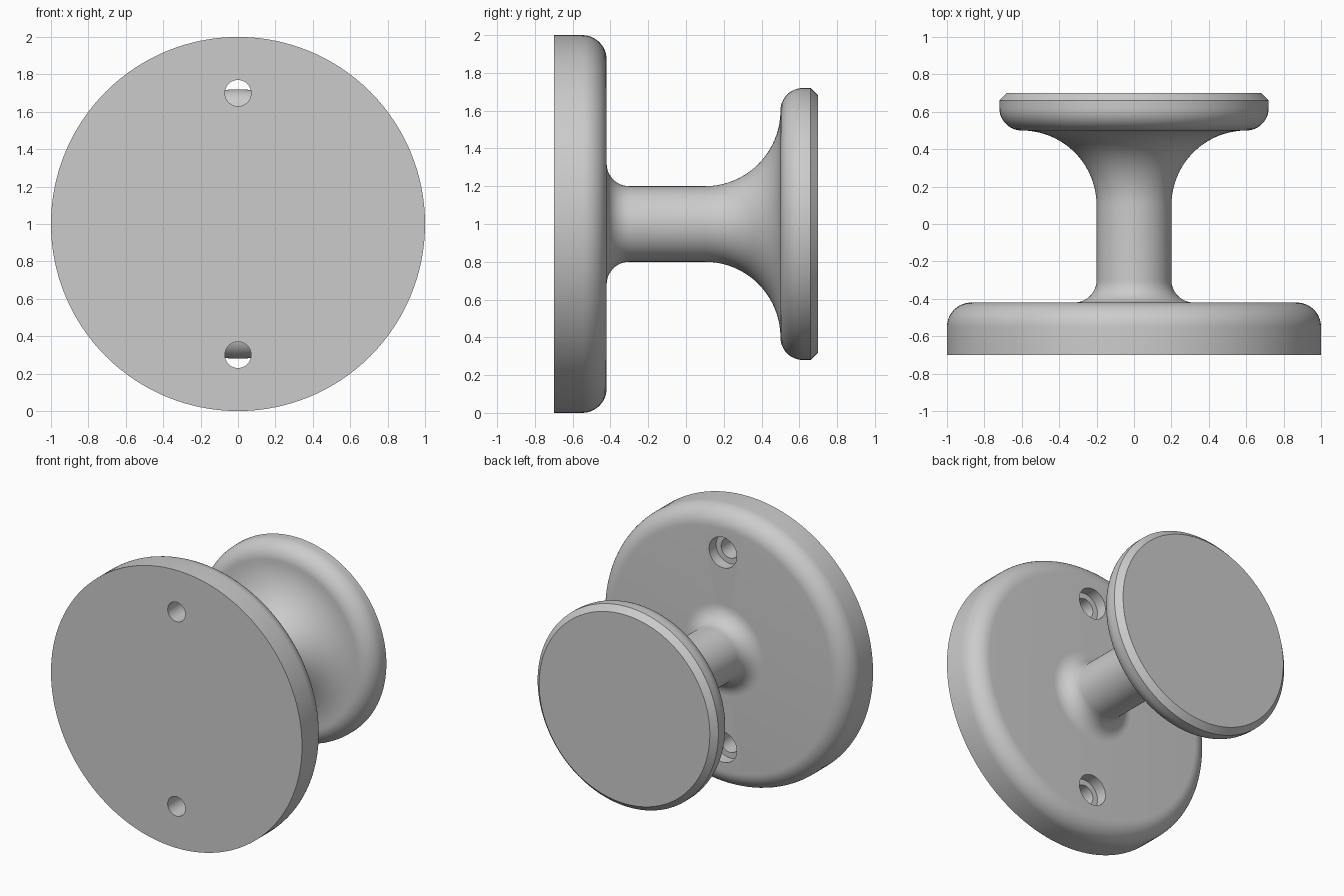
import bpy
import bmesh
from math import cos, sin, pi, radians
from mathutils import Vector

cube = bpy.data.objects.get("Cube")
if cube:
    bpy.data.objects.remove(cube)

AXIS_Z = 1.0
SEGMENTS = 128

grey = bpy.data.materials.new("satin grey")
grey.use_nodes = True
grey.diffuse_color = (0.6, 0.6, 0.6, 1)
grey.node_tree.nodes["Principled BSDF"].inputs["Base Color"].default_value = (0.6, 0.6, 0.6, 1)


def arc(centre_r, centre_y, radius, start, end, steps=12):
    """Quarter-round profile points as (distance from axis, y)."""
    angles = [radians(start + (end - start) * i / steps) for i in range(steps + 1)]
    return [(centre_r + radius * cos(a), centre_y + radius * sin(a)) for a in angles]


def lathe(name, profile, z=AXIS_Z):
    """Revolve a profile around an axis parallel to y."""
    bm = bmesh.new()
    verts = [bm.verts.new((r, y, 0)) for r, y in profile]
    edges = [bm.edges.new(pair) for pair in zip(verts, verts[1:])]
    bmesh.ops.spin(bm, geom=verts + edges, cent=(0, 0, 0), axis=(0, 1, 0),
                   angle=2 * pi, steps=SEGMENTS)
    bmesh.ops.remove_doubles(bm, verts=bm.verts[:], dist=1e-5)
    bmesh.ops.recalc_face_normals(bm, faces=bm.faces[:])
    mesh = bpy.data.meshes.new(name)
    bm.to_mesh(mesh)
    bm.free()
    mesh.materials.append(grey)
    obj = bpy.data.objects.new(name, mesh)
    obj.location = Vector((0, 0, z))
    bpy.context.collection.objects.link(obj)
    return obj


def activate(obj):
    bpy.ops.object.select_all(action='DESELECT')
    obj.select_set(True)
    bpy.context.view_layer.objects.active = obj


# Round wall plate with a softened rim
plate = lathe("wall_plate",
              [(0, -0.7), (1, -0.7)] + arc(0.87, -0.55, 0.13, 0, 90) + [(0, -0.42)])

# Stem with a small fillet at the plate and a wide flare at the knob
stem = lathe("flared_stem",
             [(0, -0.45), (0.32, -0.45)] + arc(0.32, -0.3, 0.12, 270, 180)
             + arc(0.6, 0.1, 0.4, 180, 90, 20) + [(0.6, 0.52), (0, 0.52)])

# Knob disc with a rounded inner edge and a chamfered outer edge
knob = lathe("knob_disc",
             [(0, 0.5)] + arc(0.6, 0.62, 0.12, -90, 0)
             + [(0.72, 0.66), (0.68, 0.7), (0, 0.7)])

# Stepped screw holes above and below the stem
activate(plate)
for z in (0.3, 1.7):
    cutter = lathe("screw_hole_cutter",
                   [(0, -0.8), (0.07, -0.8), (0.07, -0.5), (0.11, -0.5),
                    (0.11, -0.3), (0, -0.3)], z)
    cutter.hide_render = True
    bpy.context.view_layer.update()
    cut = plate.modifiers.new("screw_hole", 'BOOLEAN')
    cut.operation = 'DIFFERENCE'
    cut.solver = 'EXACT'
    cut.object = cutter
    bpy.ops.object.modifier_apply(modifier=cut.name)
    bpy.data.objects.remove(cutter)

# The plate edge sits slightly deeper than its rim arc, so every part shades by angle
for part in (plate, stem, knob):
    activate(part)
    bpy.ops.object.shade_smooth_by_angle(angle=radians(30))
